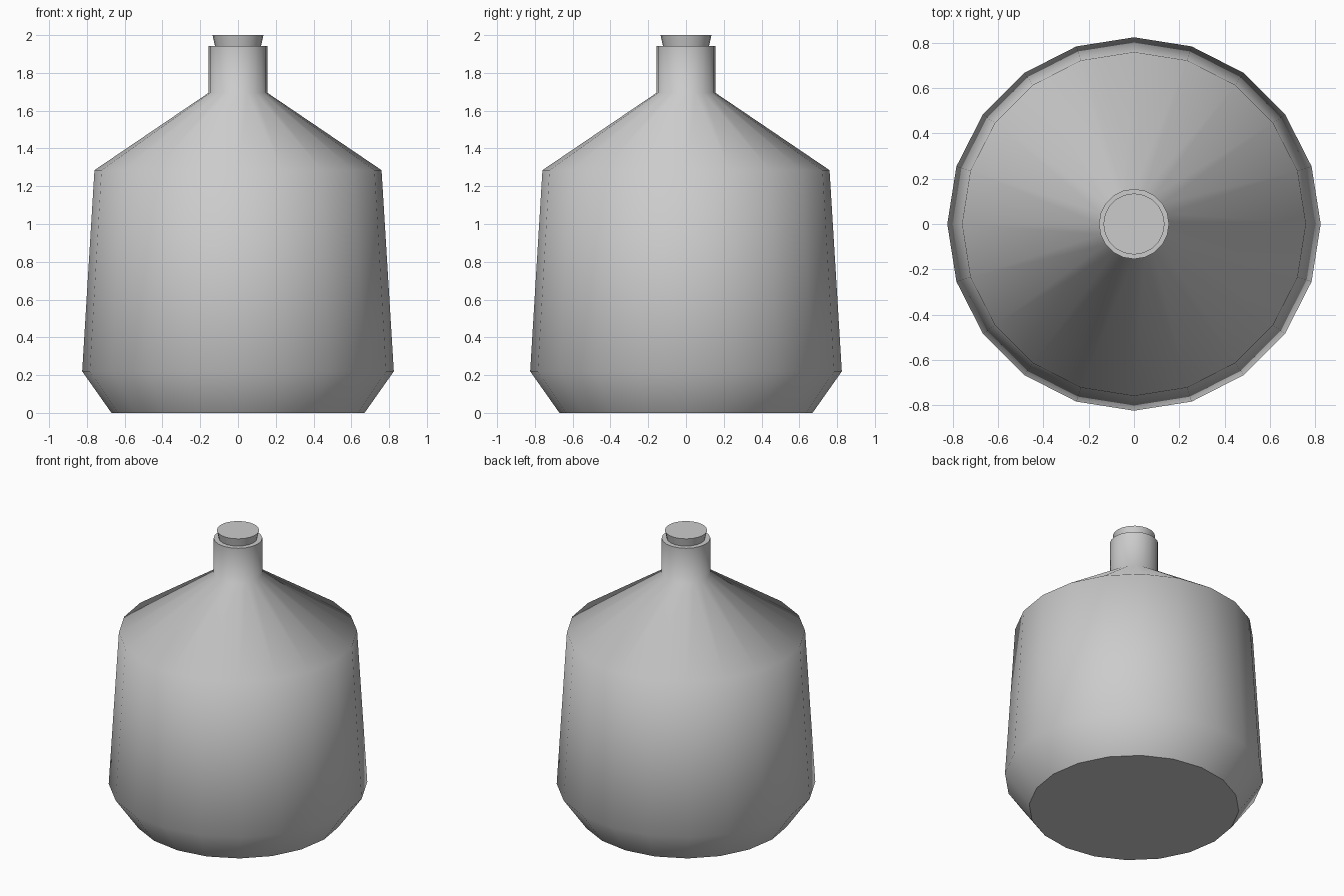
import bpy, bmesh, math

if "Cube" in bpy.data.objects:
    bpy.data.objects.remove(bpy.data.objects["Cube"])

SIDES = 20


def lathe(name, profile):
    """Turn a (radius, z) profile into a capped solid: smooth sides, flat caps."""
    bm = bmesh.new()
    rings = []
    for r, z in profile:
        rings.append([bm.verts.new((r * math.cos(math.tau * i / SIDES),
                                    r * math.sin(math.tau * i / SIDES), z))
                      for i in range(SIDES)])
    for low, high in zip(rings, rings[1:]):
        for i in range(SIDES):
            j = (i + 1) % SIDES
            bm.faces.new((low[i], low[j], high[j], high[i])).smooth = True
    caps = [bm.faces.new(rings[0][::-1]), bm.faces.new(rings[-1])]
    # Keep the cap rims sharp
    for cap in caps:
        for e in cap.edges:
            e.smooth = False
    mesh = bpy.data.meshes.new(name)
    bm.to_mesh(mesh)
    bm.free()
    obj = bpy.data.objects.new(name, mesh)
    bpy.context.collection.objects.link(obj)
    return obj


# Bottle: chamfered foot, tapering wall, sloped shoulder, straight neck
lathe("bottle", [(0.67, 0), (0.825, 0.22), (0.76, 1.285), (0.155, 1.695), (0.155, 1.943)])

# Stopper: tapered cork pushed into the neck
lathe("stopper", [(0.108, 1.88), (0.135, 2.0)])
